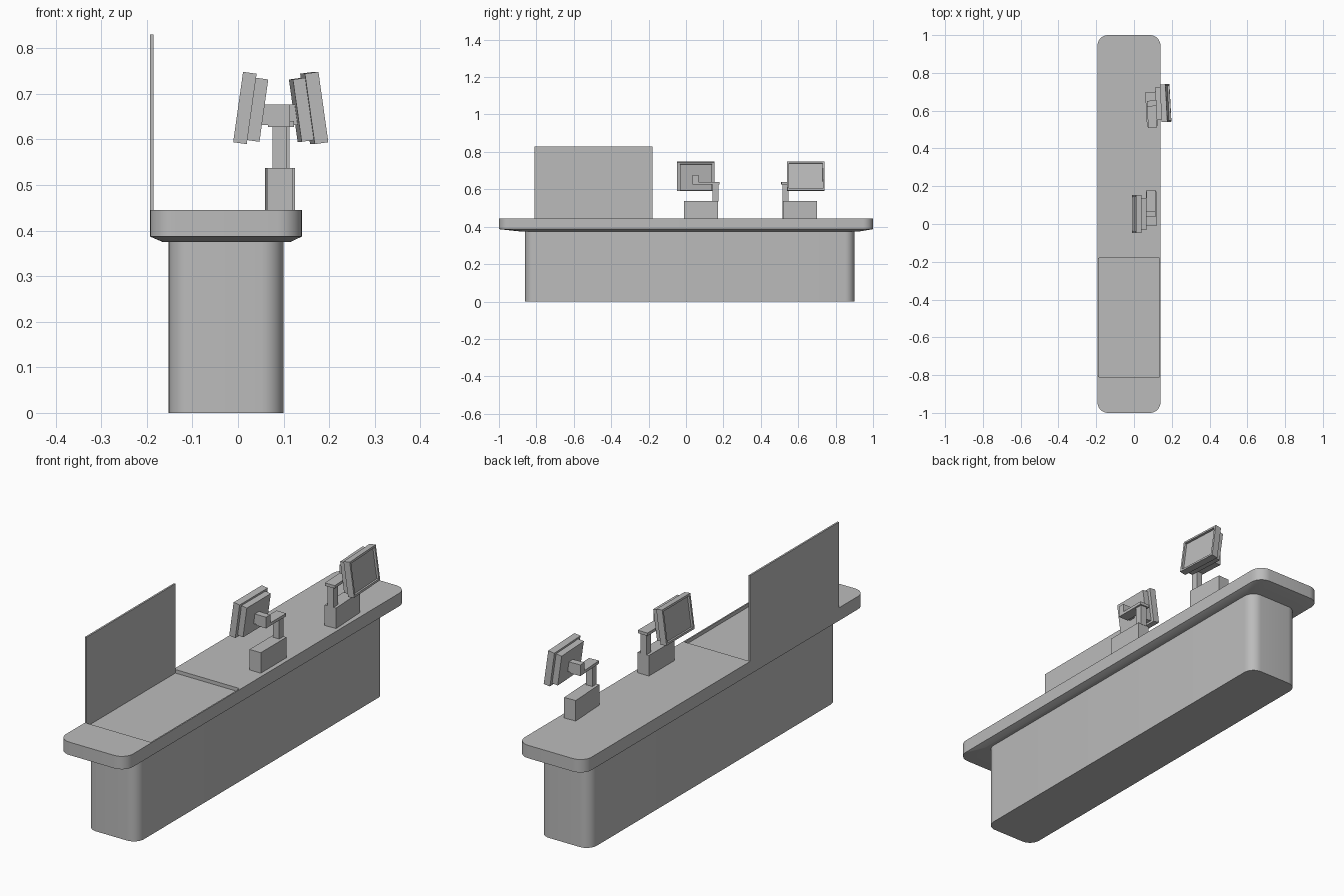
import bpy, bmesh, math
from mathutils import Matrix, Vector

if "Cube" in bpy.data.objects:
    bpy.data.objects.remove(bpy.data.objects["Cube"], do_unlink=True)

grey = bpy.data.materials.new("plain_grey")
grey.use_nodes = True
colour = (0.5, 0.5, 0.5, 1)
grey.diffuse_color = colour
grey.node_tree.nodes["Principled BSDF"].inputs["Base Color"].default_value = colour


def finish(name, bm, matrix=Matrix(), smooth=False):
    """Turn a bmesh into a named, coloured object."""
    bmesh.ops.recalc_face_normals(bm, faces=bm.faces)
    mesh = bpy.data.meshes.new(name)
    bm.to_mesh(mesh)
    bm.free()
    mesh.transform(matrix)
    mesh.materials.append(grey)
    obj = bpy.data.objects.new(name, mesh)
    bpy.context.collection.objects.link(obj)
    bpy.ops.object.select_all(action='DESELECT')
    obj.select_set(True)
    bpy.context.view_layer.objects.active = obj
    if smooth:
        bpy.ops.object.shade_smooth_by_angle(angle=math.radians(30))
    return obj


def box(name, lo, hi, matrix=Matrix()):
    lo, hi = Vector(lo), Vector(hi)
    bm = bmesh.new()
    bmesh.ops.create_cube(bm, size=1)
    bmesh.ops.scale(bm, vec=hi - lo, verts=bm.verts)
    bmesh.ops.translate(bm, vec=(lo + hi) / 2, verts=bm.verts)
    return finish(name, bm, matrix)


def rounded_loft(name, levels, steps=8):
    """Stack rounded rectangles (x0, x1, y0, y1, radius, z) into a solid."""
    bm = bmesh.new()
    rings = []
    for x0, x1, y0, y1, r, z in levels:
        ring = []
        centres = ((x1 - r, y1 - r), (x0 + r, y1 - r), (x0 + r, y0 + r), (x1 - r, y0 + r))
        for k, (cx, cy) in enumerate(centres):
            for i in range(steps + 1):
                a = (k + i / steps) * math.pi / 2
                ring.append(bm.verts.new((cx + r * math.cos(a), cy + r * math.sin(a), z)))
        rings.append(ring)
    n = len(rings[0])
    for a, b in zip(rings, rings[1:]):
        for i in range(n):
            j = (i + 1) % n
            bm.faces.new((a[i], a[j], b[j], b[i]))
    bm.faces.new(rings[0])
    bm.faces.new(rings[-1])
    return finish(name, bm, smooth=True)


# Counter body and overhanging top with a sloped underside
rounded_loft("counter_base", [(-0.152, 0.10, -0.86, 0.90, 0.05, 0),
                              (-0.152, 0.10, -0.86, 0.90, 0.05, 0.38)])
top = rounded_loft("counter_top", [(-0.165, 0.115, -0.89, 0.93, 0.05, 0.375),
                                   (-0.193, 0.14, -1, 1, 0.055, 0.387),
                                   (-0.193, 0.14, -1, 1, 0.055, 0.445)])

# Shallow belt recess in the top
cutter = box("recess_cutter", (-0.185, -0.81, 0.429), (0.134, -0.18, 0.5))
cutter.hide_render = True
cut = top.modifiers.new("recess", 'BOOLEAN')
cut.object = cutter
cut.solver = 'EXACT'
bpy.context.view_layer.objects.active = top
bpy.ops.object.modifier_apply(modifier=cut.name)
bpy.data.objects.remove(cutter, do_unlink=True)

# Upright divider panel
box("divider_panel", (-0.193, -0.81, 0.444), (-0.185, -0.18, 0.83))


def display(prefix, matrix):
    """Monitor on a stand; its screen faces local -x."""
    box(prefix + "_stand_box", (-0.028, -0.091, 0), (0.028, 0.091, 0.092), matrix)
    box(prefix + "_column", (-0.016, 0.06, 0.09), (0.014, 0.092, 0.185), matrix)
    box(prefix + "_arm", (-0.026, -0.045, 0.182), (0.022, 0.098, 0.195), matrix)
    box(prefix + "_pivot", (-0.05, -0.045, 0.187), (0.022, -0.015, 0.232), matrix)
    tilt = matrix @ Matrix.Translation((-0.062, -0.028, 0.222)) @ Matrix.Rotation(math.radians(8), 4, 'Y')
    box(prefix + "_monitor_back", (0, -0.085, -0.069), (0.027, 0.085, 0.069), tilt)
    bm = bmesh.new()
    bmesh.ops.create_cube(bm, size=1)
    bmesh.ops.scale(bm, vec=(0.03, 0.2, 0.156), verts=bm.verts)
    bmesh.ops.translate(bm, vec=(-0.015, 0, 0), verts=bm.verts)
    bm.normal_update()
    front = min(bm.faces, key=lambda f: f.calc_center_median().x)
    # Recessed screen inside its bezel
    bmesh.ops.inset_region(bm, faces=[front], thickness=0.013)
    sunk = bmesh.ops.extrude_discrete_faces(bm, faces=[front])["faces"]
    bmesh.ops.translate(bm, vec=(0.01, 0, 0), verts=sunk[0].verts)
    finish(prefix + "_monitor_front", bm, tilt)


# Two displays facing opposite ways
for prefix, y, turn in (("clerk", 0.081, 0), ("customer", 0.608, 183)):
    display(prefix, Matrix.Translation((0.092, y, 0.445)) @ Matrix.Rotation(math.radians(turn), 4, 'Z'))
